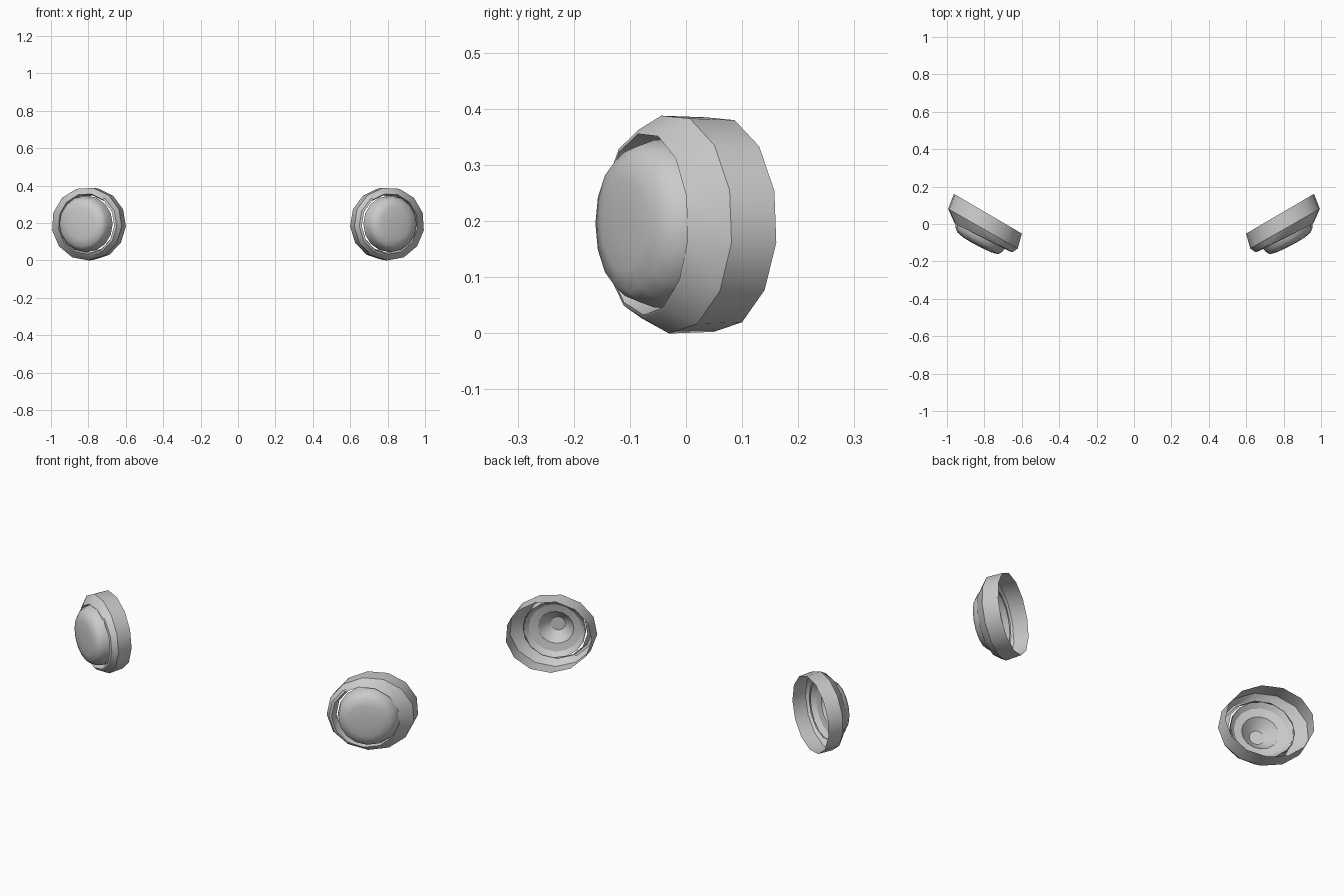
import bpy, bmesh, math

if "Cube" in bpy.data.objects:
    bpy.data.objects.remove(bpy.data.objects["Cube"])

TILT = math.radians(28)
CX, CZ = 0.78, 0.195          # lamp centre
C, S = math.cos(TILT), math.sin(TILT)

grey = bpy.data.materials.new("light grey")
grey.diffuse_color = (0.6, 0.6, 0.6, 1)
grey.use_nodes = True
grey.node_tree.nodes["Principled BSDF"].inputs["Base Color"].default_value = grey.diffuse_color


def place(u, n, z):
    """Lamp coordinates (across, forward, height) to world."""
    return (CX + u * C + n * S, u * S - n * C, CZ + z)


def loft(name, rings, sides, phase, angle, cap=True):
    """Skin rings of (centre, radius across, radius up, depth, slant)."""
    bm = bmesh.new()
    loops = []
    for cu, ru, rz, n, slant in rings:
        loop = []
        for i in range(sides):
            a = phase + i * 2 * math.pi / sides
            u = ru * math.cos(a)
            loop.append(bm.verts.new(place(cu + u, n + slant * u, rz * math.sin(a))))
        loops.append(loop)
    for a, b in zip(loops, loops[1:]):
        for i in range(sides):
            j = (i + 1) % sides
            bm.faces.new((a[i], a[j], b[j], b[i]))
    if cap:
        bm.faces.new(loops[-1])
    mesh = bpy.data.meshes.new(name)
    bm.to_mesh(mesh)
    bm.free()
    mesh.materials.append(grey)
    ob = bpy.data.objects.new(name, mesh)
    bpy.context.collection.objects.link(ob)
    bpy.ops.object.select_all(action='DESELECT')
    ob.select_set(True)
    bpy.context.view_layer.objects.active = ob
    bpy.ops.object.shade_smooth_by_angle(angle=math.radians(angle))
    mod = ob.modifiers.new("mirror", 'MIRROR')
    mod.use_mirror_merge = False
    return ob


# Open-backed housing with a rolled-in front lip
loft("lamp_housing", [
    (0.028, 0.212, 0.193, -0.048, -0.04),
    (0.014, 0.216, 0.196, 0.035, -0.03),
    (-0.010, 0.177, 0.170, 0.074, 0.02),
    (-0.006, 0.168, 0.163, 0.078, 0.02),
    (0.004, 0.158, 0.154, 0.035, 0.0),
], 13, math.radians(17.7), 33, cap=False)

# Domed front lens
loft("lens", [
    (0.010, 0.156, 0.151, 0.040, 0),
    (0.010, 0.152, 0.149, 0.070, 0),
    (0.005, 0.141, 0.139, 0.098, 0),
    (0.000, 0.124, 0.122, 0.117, 0),
    (0.000, 0.085, 0.084, 0.126, 0),
    (0.000, 0.035, 0.035, 0.129, 0),
], 16, 0, 45)

# Reflector dish with a central cup, seen from behind
loft("reflector", [
    (0.010, 0.154, 0.150, 0.038, 0),
    (0.008, 0.130, 0.127, 0.060, 0),
    (0.005, 0.088, 0.086, 0.068, 0),
    (0.003, 0.060, 0.059, 0.098, 0),
    (0.000, 0.036, 0.036, 0.116, 0),
], 16, 0, 28)
